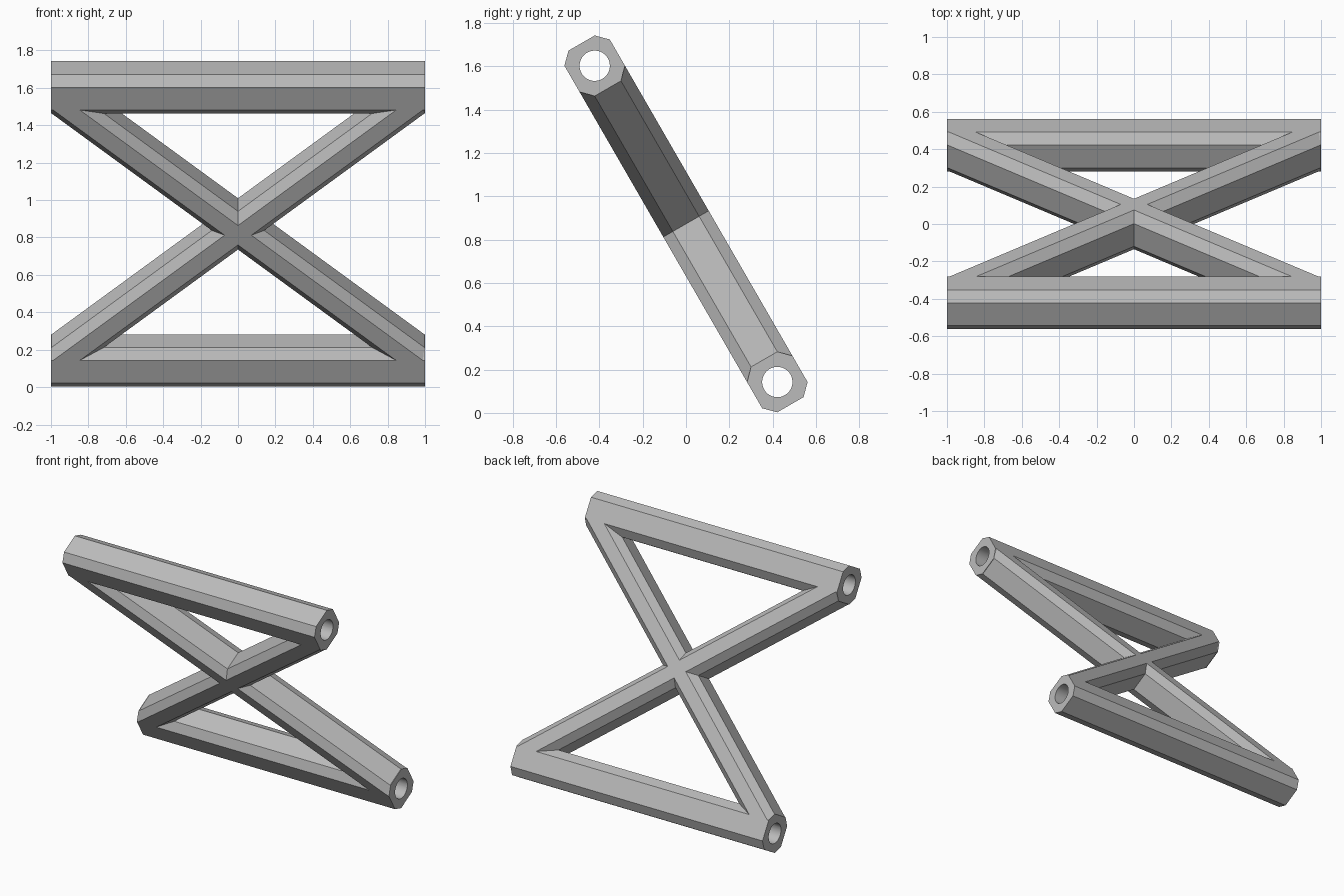
import bpy, bmesh, math

if "Cube" in bpy.data.objects:
    bpy.data.objects.remove(bpy.data.objects["Cube"])

TILT = math.radians(30)
MID_Z = 0.8725      # height of the crossing point
REACH = 0.843       # crossing to bar axis, along the tilted plane
A, B = 0.121, 0.07  # half size and half flat of the chamfered square section

grey = bpy.data.materials.new("plain_grey")
grey.use_nodes = True
grey.diffuse_color = (0.5, 0.5, 0.5, 1)
grey.node_tree.nodes["Principled BSDF"].inputs["Base Color"].default_value = (0.5, 0.5, 0.5, 1)


def prism(name, section, z_left, z_right, half_length=1.0):
    """Sweep a y-z section along x, sliding it from z_left to z_right."""
    bm = bmesh.new()
    ends = [[bm.verts.new((x, y, z + dz)) for y, z in section]
            for x, dz in ((-half_length, z_left), (half_length, z_right))]
    bm.faces.new(ends[0])
    bm.faces.new(ends[1])
    n = len(section)
    for i in range(n):
        j = (i + 1) % n
        bm.faces.new((ends[0][i], ends[0][j], ends[1][j], ends[1][i]))
    bmesh.ops.recalc_face_normals(bm, faces=bm.faces)
    mesh = bpy.data.meshes.new(name)
    bm.to_mesh(mesh)
    bm.free()
    mesh.materials.append(grey)
    obj = bpy.data.objects.new(name, mesh)
    bpy.context.collection.objects.link(obj)
    obj.rotation_euler.x = TILT
    obj.location.z = MID_Z
    return obj


def chamfered(a_z, b_z):
    """Square with cut corners; the z half size and half flat may be narrower."""
    return [(B, a_z), (A, b_z), (A, -b_z), (B, -a_z),
            (-B, -a_z), (-A, -b_z), (-A, b_z), (-B, a_z)]


def combine(target, other, operation):
    mod = target.modifiers.new(operation.lower(), "BOOLEAN")
    mod.operation = operation
    mod.solver = "EXACT"
    mod.object = other
    bpy.context.view_layer.objects.active = target
    bpy.ops.object.modifier_apply(modifier=mod.name)
    bpy.data.objects.remove(other)


# Crossing diagonals, joined with the two horizontal bars
frame = prism("crossed_frame", chamfered(0.118, 0.06), -REACH, REACH)
combine(frame, prism("second_diagonal", chamfered(0.118, 0.06), REACH, -REACH), "UNION")
for side in (-1, 1):
    combine(frame, prism("bar", chamfered(A, B), side * REACH, side * REACH), "UNION")

# Round bores through both bars
circle = [(0.07 * math.cos(math.tau * i / 40), 0.07 * math.sin(math.tau * i / 40))
          for i in range(40)]
for side in (-1, 1):
    combine(frame, prism("bore", circle, side * REACH, side * REACH, 1.1), "DIFFERENCE")

# Smooth bores, crisp chamfers
bpy.ops.object.select_all(action="DESELECT")
frame.select_set(True)
bpy.context.view_layer.objects.active = frame
bpy.ops.object.shade_smooth_by_angle(angle=math.radians(20))
